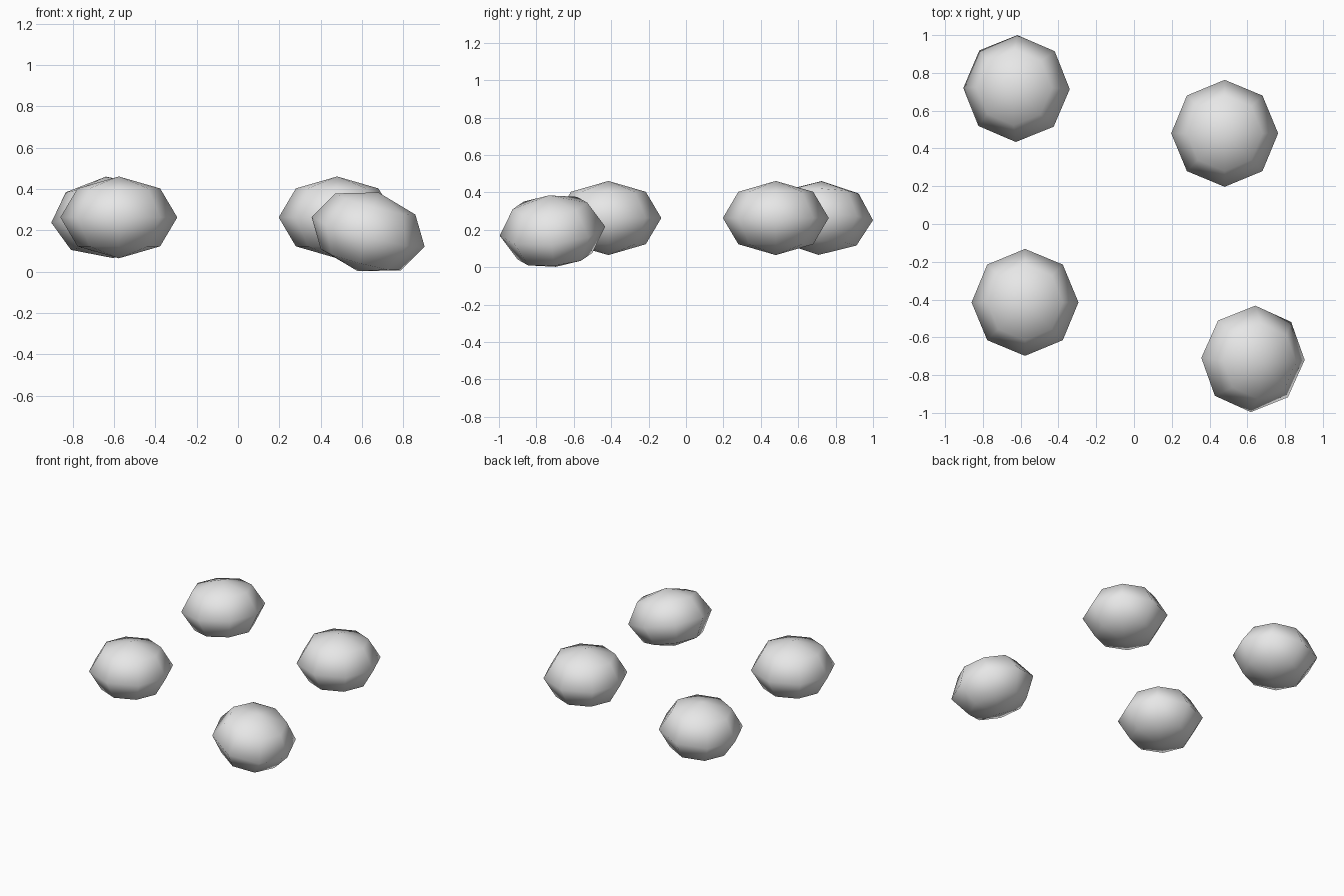
import bpy
import bmesh

default_cube = bpy.data.objects.get("Cube")
if default_cube:
    bpy.data.objects.remove(default_cube, do_unlink=True)

# One plain grey for every stone
grey = bpy.data.materials.new("light_grey")
grey.use_nodes = True
colour = (0.8, 0.8, 0.8, 1.0)
grey.diffuse_color = colour
grey.node_tree.nodes["Principled BSDF"].inputs["Base Color"].default_value = colour

RADIUS = 0.283
FLATTEN = 0.7


def add_stone(name, location, tilt=(0, 0, 0)):
    """Flattened eight-sided ball, smooth shaded."""
    mesh = bpy.data.meshes.new(name)
    bm = bmesh.new()
    bmesh.ops.create_uvsphere(bm, u_segments=8, v_segments=4, radius=RADIUS)
    bmesh.ops.scale(bm, vec=(1, 1, FLATTEN), verts=bm.verts)
    for face in bm.faces:
        face.smooth = True
    bm.to_mesh(mesh)
    bm.free()
    mesh.materials.append(grey)
    stone = bpy.data.objects.new(name, mesh)
    stone.location = location
    stone.rotation_euler = tilt
    bpy.context.collection.objects.link(stone)
    return stone


# Two level stones and two tilted ones
add_stone("back_left_stone", (0.48, 0.48, 0.263))
add_stone("front_right_stone", (-0.577, -0.415, 0.263))
add_stone("back_right_stone", (-0.622, 0.717, 0.263), (-0.04, -0.09, -0.01))
add_stone("front_left_stone", (0.63, -0.714, 0.193), (0.09, 0.258, -0.02))
